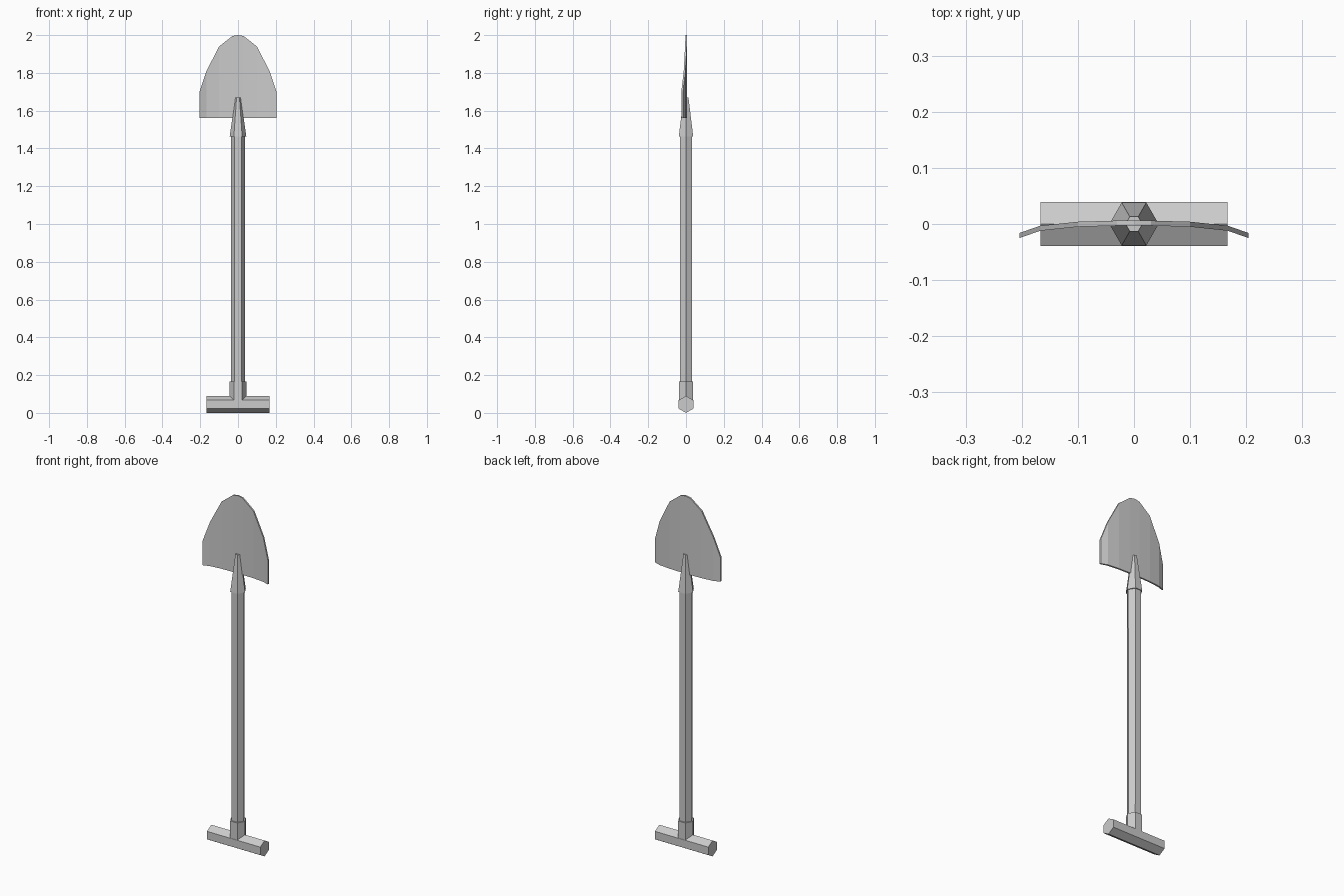
import bpy
import bmesh
import math
from mathutils import Matrix

if "Cube" in bpy.data.objects:
    bpy.data.objects.remove(bpy.data.objects["Cube"])

GREY = (0.6, 0.6, 0.6, 1.0)
metal = bpy.data.materials.new("plain_grey")
metal.use_nodes = True
metal.diffuse_color = GREY
metal.node_tree.nodes["Principled BSDF"].inputs["Base Color"].default_value = GREY


def finish(name, bm):
    bmesh.ops.recalc_face_normals(bm, faces=bm.faces)
    mesh = bpy.data.meshes.new(name)
    bm.to_mesh(mesh)
    bm.free()
    mesh.materials.append(metal)
    obj = bpy.data.objects.new(name, mesh)
    bpy.context.collection.objects.link(obj)
    return obj


def hex_bar(name, r_low, r_high, low, high):
    """Six-sided vertical bar with corners on the x axis."""
    bm = bmesh.new()
    bmesh.ops.create_cone(bm, cap_ends=True, segments=6, radius1=r_low,
                          radius2=r_high, depth=high - low,
                          matrix=Matrix.Translation((0, 0, (low + high) / 2))
                          @ Matrix.Rotation(math.radians(30), 4, "Z"))
    # Put two corners exactly on the x axis
    if max(v.co.x for v in bm.verts) < max(r_low, r_high) * 0.95:
        bmesh.ops.rotate(bm, verts=bm.verts, matrix=Matrix.Rotation(math.radians(30), 3, "Z"))
    return finish(name, bm)


# Cross grip, laid along x with a ridge on top
grip = hex_bar("grip", 0.045, 0.045, -0.167, 0.167)
grip.data.transform(Matrix.Translation((0, 0, 0.045)) @ Matrix.Rotation(math.radians(90), 4, "Y"))

# Shaft and its two sockets
hex_bar("grip_socket", 0.044, 0.044, 0.045, 0.165)
hex_bar("shaft", 0.036, 0.038, 0.15, 1.48)
hex_bar("blade_socket", 0.044, 0.015, 1.463, 1.67)

# Curved blade: half profile of (x, y of back surface, top z)
half = [(0.03, 0.006, 1.995), (0.10, 0.004, 1.94),
        (0.167, -0.003, 1.81), (0.204, -0.016, 1.70)]
columns = [(-x, y, z) for x, y, z in reversed(half)] + [(0, 0.006, 2.0)] + half
BOTTOM, THICK = 1.56, 0.009
bm = bmesh.new()
rings = []
for x, y, top in columns:
    rings.append([bm.verts.new(p) for p in (
        (x, y, BOTTOM), (x, y, top), (x, y - THICK, top), (x, y - THICK, BOTTOM))])
for a, b in zip(rings, rings[1:]):
    for i in range(4):
        j = (i + 1) % 4
        bm.faces.new((a[i], a[j], b[j], b[i]))
bm.faces.new(rings[0])
bm.faces.new(rings[-1])
finish("blade", bm)
